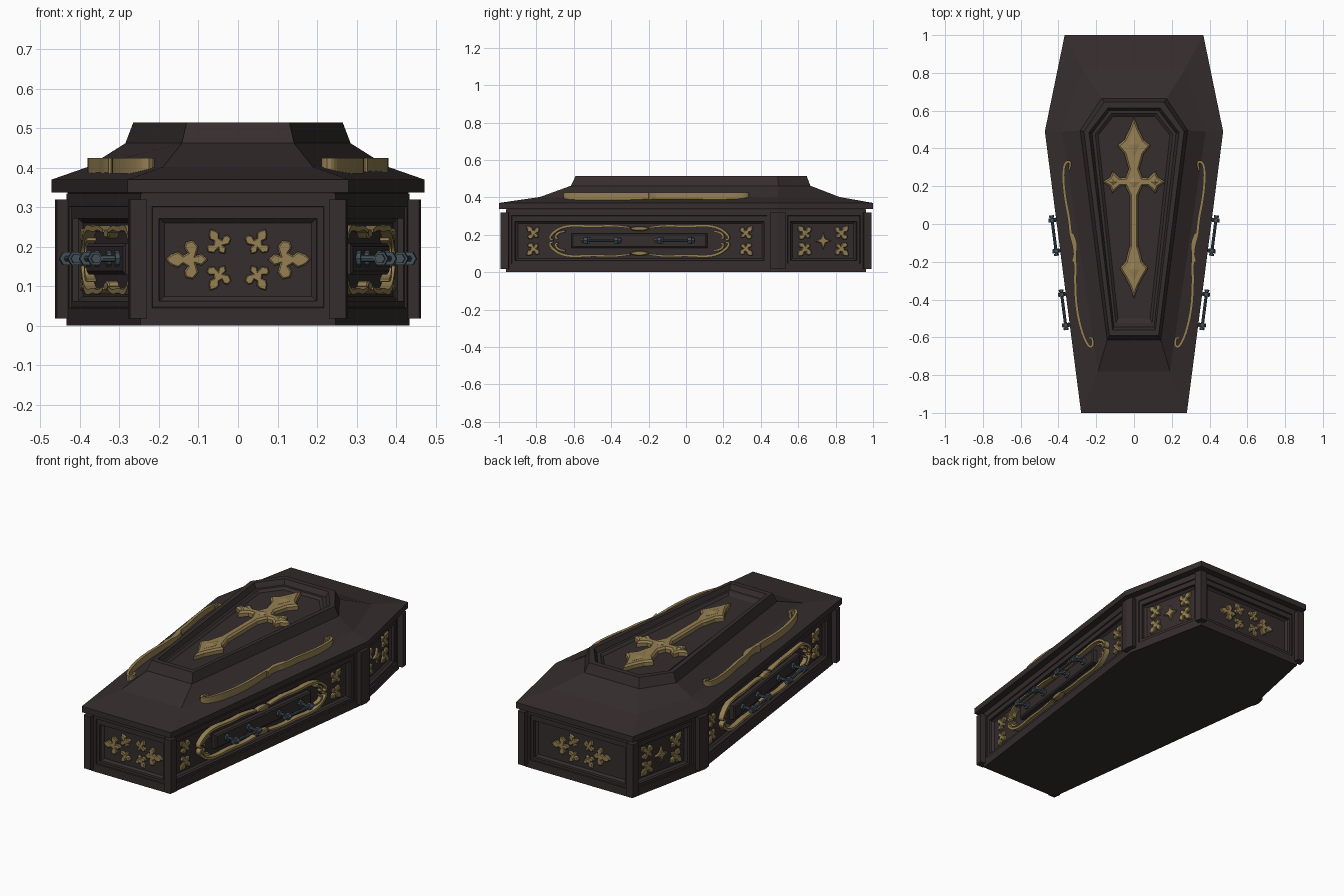
import bpy, bmesh, math
from mathutils import Vector, Matrix

if "Cube" in bpy.data.objects:
    bpy.data.objects.remove(bpy.data.objects["Cube"])


def material(name, rgb):
    m = bpy.data.materials.new(name)
    m.diffuse_color = (*rgb, 1)
    m.use_nodes = True
    m.node_tree.nodes["Principled BSDF"].inputs["Base Color"].default_value = m.diffuse_color
    return m


WOOD = material("dark_wood", (0.036, 0.026, 0.027))
GOLD = material("old_gold", (0.30, 0.215, 0.085))
STEEL = material("blue_grey_metal", (0.055, 0.08, 0.10))


def finish(name, bm, mat, matrix=None):
    me = bpy.data.meshes.new(name)
    if matrix:
        bm.transform(matrix)
    bm.to_mesh(me)
    bm.free()
    me.materials.append(mat)
    ob = bpy.data.objects.new(name, me)
    bpy.context.collection.objects.link(ob)
    return ob


def loft(name, rings, mat, matrix=None, closed=True, bevel=None):
    """Skin a stack of rings; cap the last (and the first when closed)."""
    bm = bmesh.new()
    vs = [[bm.verts.new(p) for p in r] for r in rings]
    n = len(rings[0])
    for a, b in zip(vs, vs[1:]):
        for j in range(n):
            k = (j + 1) % n
            bm.faces.new((a[j], a[k], b[k], b[j]))
    top = bm.faces.new(vs[-1])
    if closed:
        bm.faces.new(vs[0][::-1])
        bmesh.ops.recalc_face_normals(bm, faces=bm.faces[:])
    if bevel:
        bm.normal_update()
        bmesh.ops.inset_individual(bm, faces=[top], thickness=bevel[0], depth=bevel[1],
                                   use_even_offset=True)
    return finish(name, bm, mat, matrix)


def ring(pts, z):
    return [(p[0], p[1], z) for p in pts]


def plate(name, pts, z0, z1, mat, matrix=None, bevel=None):
    return loft(name, [ring(pts, z0), ring(pts, z1)], mat, matrix, True, bevel)


def ribbon(name, path, width, z0, z1, mat, matrix=None):
    """Strip with tapered ends following a smoothed 2D path."""
    p = [Vector(q) for q in path]
    for _ in range(2):
        q = [p[0]]
        for a, b in zip(p, p[1:]):
            q += [a.lerp(b, 0.25), a.lerp(b, 0.75)]
        p = q + [p[-1]]
    left, right = [], []
    for i, c in enumerate(p):
        d = (p[min(i + 1, len(p) - 1)] - p[max(i - 1, 0)]).normalized()
        f = i / (len(p) - 1)
        w = width / 2 * (0.45 + 0.55 * math.sin(math.pi * f) ** 0.5 if 0 < f < 1 else 0.45)
        left.append(c + Vector((-d.y, d.x)) * w)
        right.append(c - Vector((-d.y, d.x)) * w)
    return plate(name, right + left[::-1], z0, z1, mat, matrix)


# Six-sided coffin outline, counter-clockwise from the foot end
def hexagon(foot, fy, mid, my, head, hy):
    return [Vector(p) for p in ((-foot, fy), (foot, fy), (mid, my),
                                (head, hy), (-head, hy), (-mid, my))]


OUT = hexagon(0.28, -1, 0.472, 0.49, 0.367, 1)
TAN = [(OUT[(i + 1) % 6] - OUT[i]).normalized() for i in range(6)]
NOR = [Vector((t.y, -t.x)) for t in TAN]


def offset(d):
    res = []
    for i in range(6):
        a, b = NOR[i - 1], NOR[i]
        res.append(OUT[i] - (a + b) * d / (1 + a.dot(b)))
    return res


# Lid: rim, sloping roof, raised frame and sunken panel
loft("lid", [ring(offset(0.045), 0.325), ring(offset(0.04), 0.337), ring(OUT, 0.337), ring(OUT, 0.37),
             ring(hexagon(0.19, -0.78, 0.38, 0.49, 0.27, 0.82), 0.402),
             ring(hexagon(0.142, -0.615, 0.285, 0.495, 0.172, 0.665), 0.462),
             ring(hexagon(0.13, -0.59, 0.265, 0.49, 0.158, 0.645), 0.515),
             ring(hexagon(0.113, -0.56, 0.238, 0.485, 0.138, 0.615), 0.515),
             ring(hexagon(0.106, -0.545, 0.222, 0.48, 0.13, 0.60), 0.488),
             ring(hexagon(0.096, -0.525, 0.205, 0.475, 0.12, 0.585), 0.488),
             ring(hexagon(0.085, -0.50, 0.19, 0.47, 0.11, 0.57), 0.476)], WOOD)

# Cross on the lid with spear-shaped ends
half = [(0, -0.397), (0.022, -0.33), (0.048, -0.28), (0.075, -0.235), (0.045, -0.2), (0.03, -0.14),
        (0.022, -0.12), (0.022, 0.15), (0.045, 0.2), (0.075, 0.2), (0.115, 0.163), (0.127, 0.197),
        (0.168, 0.222), (0.127, 0.247), (0.115, 0.281), (0.075, 0.244), (0.045, 0.246),
        (0.028, 0.29), (0.05, 0.37), (0.088, 0.415), (0.052, 0.445), (0.025, 0.5), (0, 0.566)]
cross = half + [(-x, y) for x, y in half[-2:0:-1]]
plate("cross", cross, 0.47, 0.496, GOLD, bevel=(0.009, 0.010))
for i, (cx, cy, rx, ry) in enumerate([(0, 0.42, 0.03, 0.07), (0, -0.24, 0.028, 0.06),
                                      (0, 0.222, 0.03, 0.03), (0.11, 0.222, 0.022, 0.018),
                                      (-0.11, 0.222, 0.022, 0.018)]):
    d = [(cx + rx, cy), (cx, cy + ry), (cx - rx, cy), (cx, cy - ry)]
    t = [(cx + (x - cx) * 0.15, cy + (y - cy) * 0.15) for x, y in d]
    loft("cross_stud", [ring(d, 0.50), ring(d, 0.507), ring(t, 0.514)], GOLD)

# Long scrolls on the lid slopes
scroll = [(0.345, 0.285), (0.335, 0.32), (0.35, 0.335), (0.372, 0.31), (0.375, 0.23), (0.362, 0.12),
          (0.343, 0.03), (0.335, -0.06), (0.315, -0.12), (0.31, -0.22), (0.312, -0.32),
          (0.305, -0.44), (0.285, -0.54), (0.262, -0.61), (0.235, -0.655), (0.215, -0.64),
          (0.222, -0.60), (0.24, -0.605)]
for s in (1, -1):
    ribbon("lid_scroll", [(s * x, y) for x, y in scroll], 0.016, 0.385, 0.425, GOLD)
    curl = [(0.325, -0.05), (0.305, -0.11), (0.315, -0.17), (0.325, -0.2)]
    ribbon("lid_scroll_curl", [(s * x, y) for x, y in curl], 0.014, 0.385, 0.425, GOLD)

# Body core and base slab
plate("body_core", offset(0.078), 0.005, 0.33, WOOD)
plate("base_slab", offset(0.038), 0, 0.015, WOOD)

# Angled posts on the six corners
outer, inner, arm = offset(0.008), offset(0.056), 0.042
for i in range(6):
    a, b = outer[i] - TAN[i - 1] * arm, outer[i] + TAN[i] * arm
    plate("corner_post", [a, outer[i], b, b - NOR[i] * 0.048, inner[i], a - NOR[i - 1] * 0.048],
          0.018, 0.32, WOOD)

FLEUR = [(-.5, 0), (-.35, .14), (-.22, .1), (-.28, .3), (-.15, .46), (.02, .42), (.06, .28),
         (-.02, .16), (.08, .1), (.2, .19), (.36, .13), (.5, 0)]
FLEUR = FLEUR + [(x, -y) for x, y in FLEUR[-2:0:-1]]


def fleur(M, u, v, size, ang):
    c, s = math.cos(ang), math.sin(ang)
    pts = [(u + size * (x * c - y * s), v + size * (x * s + y * c)) for x, y in FLEUR]
    plate("fleur_ornament", pts, -0.075, -0.058, GOLD, M, bevel=(size * 0.035, 0.004))


def tube(M, a, b, r, sides=8):
    a, b = Vector(a), Vector(b)
    bm = bmesh.new()
    bmesh.ops.create_cone(bm, cap_ends=True, segments=sides, radius1=r, radius2=r, depth=(b - a).length)
    rot = (b - a).to_track_quat('Z', 'Y').to_matrix().to_4x4()
    return finish("handle_part", bm, STEEL, M @ Matrix.Translation((a + b) / 2) @ rot)


MID = 0.167
frame_edge = offset(0.037)
for i in range(6):
    # Local frame of a side: u along the edge, v up, n outward
    t, n, c = TAN[i], NOR[i], (OUT[i] + OUT[(i + 1) % 6]) / 2
    M = Matrix(((t.x, 0, n.x, c.x), (t.y, 0, n.y, c.y), (0, 1, 0, 0), (0, 0, 0, 1)))
    L = (OUT[(i + 1) % 6] - OUT[i]).length / 2
    ua, ub = (frame_edge[i] - c).dot(t), (frame_edge[(i + 1) % 6] - c).dot(t)

    def rect(a, b, v0, v1, z):
        return [(a, v0, z), (b, v0, z), (b, v1, z), (a, v1, z)]

    # Stepped frame with recessed panel
    steps = [(0.062, 0.045, 0.302, -0.037), (0.064, 0.047, 0.30, -0.043), (0.08, 0.062, 0.272, -0.043),
             (0.081, 0.063, 0.271, -0.058), (0.094, 0.074, 0.26, -0.068)]
    loft("side_panel", [rect(ua, ub, 0, 0.335, -0.037)] +
         [rect(-L + d, L - d, v0, v1, z) for d, v0, v1, z in steps], WOOD, M, closed=False)

    if i in (0, 3):      # foot and head ends
        for s in (1, -1):
            fleur(M, s * 0.13, MID, 0.108, 0 if s > 0 else math.pi)
            for w in (1, -1):
                fleur(M, s * 0.052, MID + w * 0.046, 0.074, math.atan2(w * 1.2, s * 0.7))
    elif i in (2, 4):    # shoulder sides
        for s in (1, -1):
            for w in (1, -1):
                fleur(M, s * 0.105, MID + w * 0.048, 0.095, math.atan2(w, s))
        star = [((0.045 if k % 2 == 0 else 0.017) * math.cos(k * math.pi / 4),
                 MID + (0.045 if k % 2 == 0 else 0.017) * math.sin(k * math.pi / 4)) for k in range(8)]
        plate("star_ornament", star, -0.075, -0.058, GOLD, M, bevel=(0.003, 0.004))
    else:                # long sides: plaque, scrolls, handles
        plate("handle_plaque", [(-0.365, 0.13), (0.365, 0.13), (0.365, 0.208), (-0.365, 0.208)],
              -0.075, -0.045, WOOD, M, bevel=(0.008, 0.006))
        for s in (1, -1):
            for w in (1, -1):
                fleur(M, s * 0.578, MID + w * 0.048, 0.088, math.atan2(w, s))
                path = [(0.05, 0.072), (0.15, 0.083), (0.25, 0.076), (0.36, 0.084), (0.43, 0.07),
                        (0.475, 0.035), (0.485, 0.012), (0.465, 0.005)]
                ribbon("side_scroll", [(s * u, MID + w * v) for u, v in path], 0.014,
                       -0.075, -0.04, GOLD, M)
                leaf = [(0.40, 0.052), (0.44, 0.045), (0.455, 0.02), (0.44, 0.01)]
                ribbon("side_scroll_leaf", [(s * u, MID + w * v) for u, v in leaf], 0.012,
                       -0.075, -0.045, GOLD, M)
        for w in (1, -1):
            boss = [(0.05 * math.cos(k * math.pi / 5), MID + w * 0.066 + 0.013 * math.sin(k * math.pi / 5))
                    for k in range(10)]
            plate("centre_boss", boss, -0.075, -0.045, GOLD, M, bevel=(0.004, 0.004))
        for hu in (-0.198, 0.198):
            tube(M, (hu - 0.1, 0.17, 0.022), (hu + 0.1, 0.17, 0.022), 0.008)
            for s in (1, -1):
                e = hu + s * 0.082
                tube(M, (e, 0.17, -0.05), (e, 0.17, 0.022), 0.009)
                tube(M, (e, 0.17, -0.045), (e, 0.17, -0.028), 0.02)
                tube(M, (e - 0.011, 0.17, 0.022), (e + 0.011, 0.17, 0.022), 0.019, 6)
                tube(M, (hu + s * 0.096, 0.17, 0.022), (hu + s * 0.108, 0.17, 0.022), 0.013, 6)
